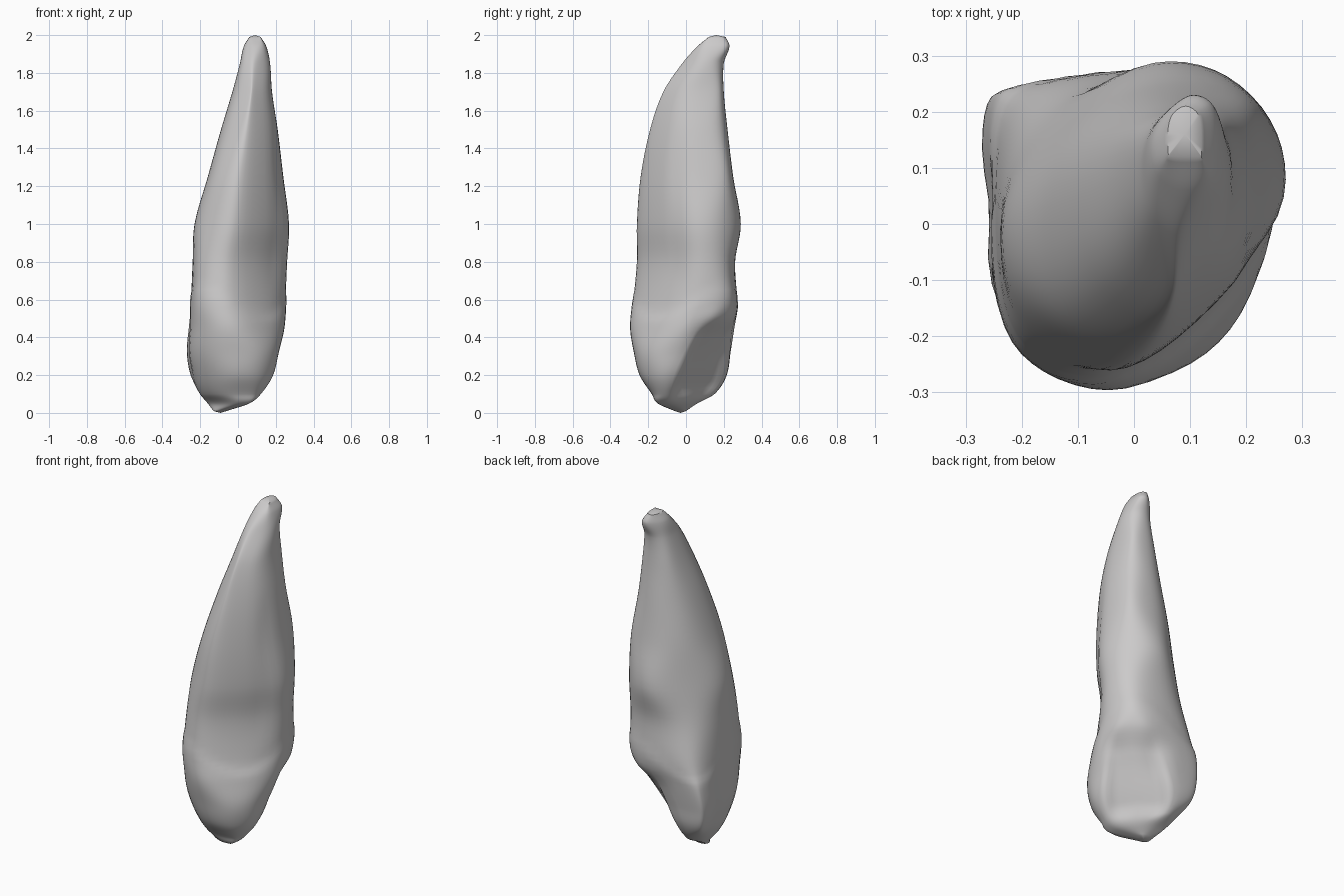
import bpy, bmesh, math
from mathutils import Vector

cube = bpy.data.objects.get("Cube")
if cube:
    bpy.data.objects.remove(cube, do_unlink=True)

# Height, then how far the outline reaches in eight directions, counter-clockwise from +x (hundredths)
SECTIONS = [
    (1, -6, -5, 0, 8, 13, 12, 6, -1),
    (5, 6, 0, 6, 15, 16, 13, 15, 14),
    (10, 12, 4, 15, 21, 20, 18, 18, 18),
    (20, 18, 10, 21, 30, 25, 23, 24, 23),
    (32, 21, 17, 23, 33, 27, 27, 27, 25),
    (45, 24, 25, 25, 33, 26, 29, 29, 23),
    (58, 25, 30, 27, 30, 25, 30, 28, 20),
    (80, 26, 30, 26, 25, 24, 28, 26, 18),
    (100, 27, 31, 29, 22, 23, 25, 26, 20),
    (125, 24, 30, 25, 19, 16, 20, 24, 20),
    (150, 21, 26, 22, 15, 9, 12, 19, 18),
    (170, 18, 24, 20, 12, 3, 4, 12, 14),
    (185, 17, 23, 20, 10, -1, -3, 2, 8),
    (194, 15, 25, 23, 10, -3, -9, -6, 4),
    (199, 12, 22, 21, 9, -6, -13, -12, 0),
]
STEPS = 6
DIRS = [Vector((math.cos(i * math.pi / 4), math.sin(i * math.pi / 4))) for i in range(8)]
LONG, SHORT = DIRS[1], DIRS[3]


def smooth(a, b, x):
    t = max(0, min(1, (x - a) / (b - a)))
    return t * t * (3 - 2 * t)


def blend_sections():
    """Smoothly interpolate the sections along the height."""
    rows = [[n / 100 for n in s] for s in SECTIONS]
    last = len(rows) - 1

    def slope(i, k):
        a, b = rows[max(i - 1, 0)], rows[min(i + 1, last)]
        return (b[k] - a[k]) / (b[0] - a[0])

    for i in range(last):
        a, b = rows[i], rows[i + 1]
        d = b[0] - a[0]
        for s in range(STEPS):
            t = s / STEPS
            e = t * t * (3 - 2 * t)
            yield [a[0] + t * d] + [
                a[k] + (b[k] - a[k]) * e
                + d * (t * (1 - t) ** 2 * slope(i, k) - t * t * (1 - t) * slope(i + 1, k))
                for k in range(1, 9)]
    yield rows[last]


def outline(reach, z):
    """Rounded eight-sided loop touching every reach line, crisper around the inner crown face."""
    r2 = math.sqrt(2)
    h = [min(reach[i], (reach[i - 1] + reach[(i + 1) % 8]) / r2) for i in range(8)]
    corners = []
    for i in range(8):
        n, m = DIRS[i], DIRS[(i + 1) % 8]
        a, b = h[i], h[(i + 1) % 8]
        corners.append(Vector((a * m.y - b * n.y, b * n.x - a * m.x)) * r2)
    crisp = 1 + 1.5 * smooth(0.05, 0.15, z) * (1 - smooth(0.45, 0.6, z))
    loop = []
    for i, p in enumerate(corners):
        a = (corners[i - 1] + p) / 2
        b = (p + corners[(i + 1) % 8]) / 2
        weight = crisp if i < 2 else 1
        for s in range(STEPS):
            t = s / STEPS
            wa, wp, wb = (1 - t) ** 2, 2 * weight * t * (1 - t), t * t
            loop.append((a * wa + p * wp + b * wb) / (wa + wp + wb))
    return loop


def sculpt(p, centre, z):
    """Enamel edge, hollows of the crown and shallow root groove."""
    d = (p - centre).normalized()
    u, v = d.dot(LONG), d.dot(SHORT)
    edge = 0.5 + 0.16 * u * u
    p = p + d * 0.006 * (1 - smooth(edge - 0.02, edge + 0.02, z)) * smooth(0.05, 0.2, z)
    # Hollow between the two marginal ridges, with a low ridge in the middle
    side = abs((p - centre).dot(SHORT))
    hollow = smooth(0.05, 0.16, z) * (1 - smooth(0.4, 0.52, z)) * smooth(0.2, 0.6, u)
    hollow *= 1 - smooth(0.09, 0.19, side)
    p = p - LONG * hollow * (0.04 - 0.02 * math.exp(-(side / 0.04) ** 2))
    # Shallow dip on the right flank of the crown
    if d.x < 0:
        dip = smooth(0.1, 0.25, z) * (1 - smooth(0.45, 0.6, z))
        p.x += 0.018 * dip * math.exp(-((p.y - 0.02) / 0.08) ** 2) * smooth(0.3, 0.8, -d.x)
    # Long groove down the root
    groove = smooth(0.6, 0.8, z) * (1 - smooth(1.3, 1.6, z)) * math.exp(-((v + 0.9) / 0.1) ** 2)
    return p - d * 0.006 * groove * smooth(0, 0.3, u)


bm = bmesh.new()
rings = []
for row in blend_sections():
    loop = outline(row[1:], row[0])
    centre = sum(loop, Vector((0, 0))) / len(loop)
    points = [sculpt(p, centre, row[0]) for p in loop]
    rings.append([bm.verts.new((p.x, p.y, row[0])) for p in points])

# Walls between neighbouring rings
for low, high in zip(rings, rings[1:]):
    for i in range(len(low)):
        j = (i + 1) % len(low)
        bm.faces.new((low[i], low[j], high[j], high[i]))

# Biting point and root end
for ring, z in ((rings[0], 0), (rings[-1], 2)):
    mid = sum((v.co for v in ring), Vector()) / len(ring)
    tip = bm.verts.new((mid.x, mid.y, z))
    for i in range(len(ring)):
        bm.faces.new((ring[i - 1], ring[i], tip))
bmesh.ops.recalc_face_normals(bm, faces=bm.faces)

mesh = bpy.data.meshes.new("tooth")
bm.to_mesh(mesh)
bm.free()
tooth = bpy.data.objects.new("tooth", mesh)
bpy.context.collection.objects.link(tooth)

# Plain grey
grey = bpy.data.materials.new("light_grey")
grey.use_nodes = True
colour = (0.6, 0.59, 0.59, 1)
grey.diffuse_color = colour
grey.node_tree.nodes["Principled BSDF"].inputs["Base Color"].default_value = colour
mesh.materials.append(grey)

bpy.context.view_layer.objects.active = tooth
tooth.select_set(True)
bpy.ops.object.shade_smooth_by_angle(angle=math.radians(40))
